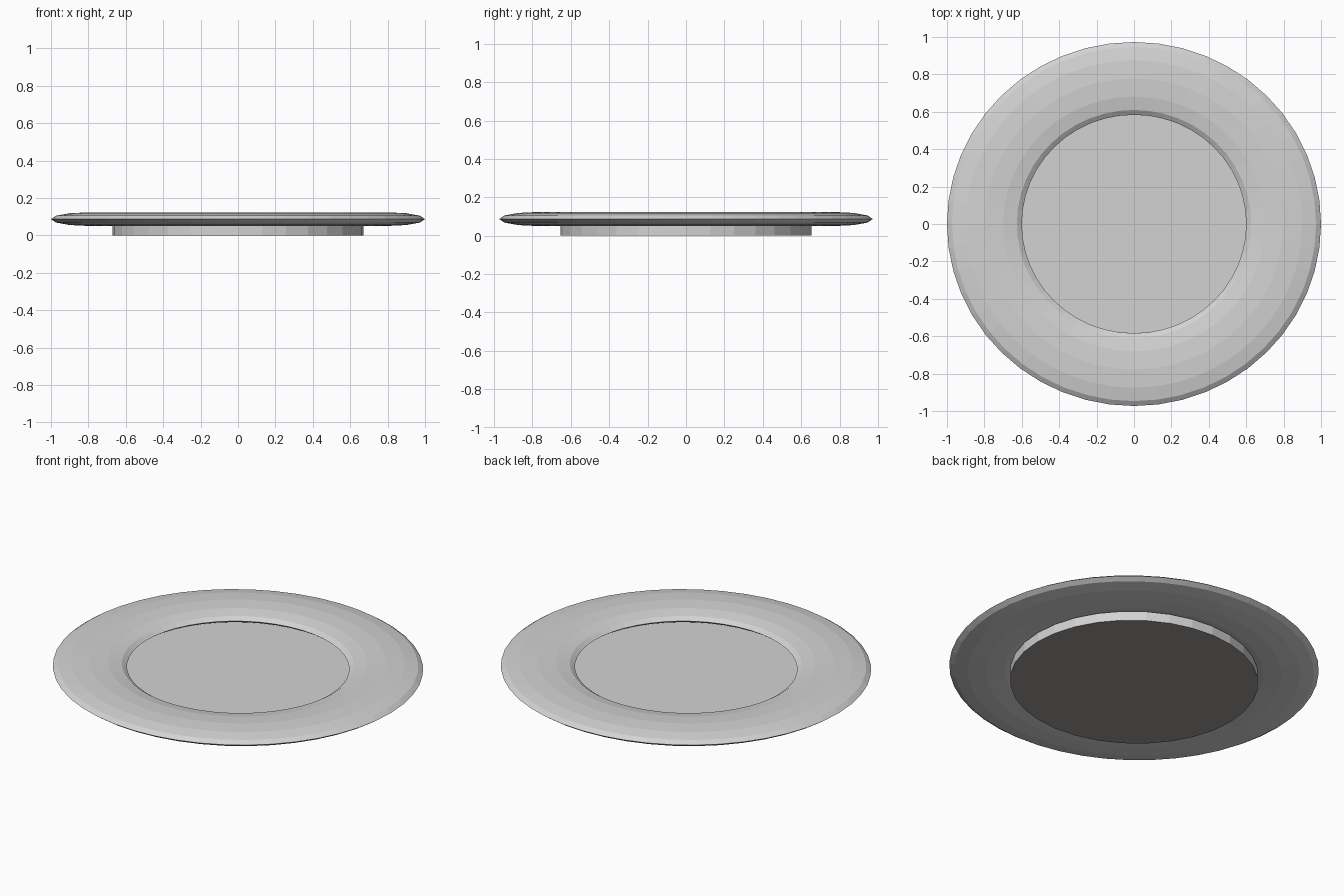
import bpy

if "Cube" in bpy.data.objects:
    bpy.data.objects.remove(bpy.data.objects["Cube"])

def material(name, col):
    m = bpy.data.materials.new(name)
    m.diffuse_color = (*col, 1)
    m.use_nodes = True
    m.node_tree.nodes["Principled BSDF"].inputs["Base Color"].default_value = m.diffuse_color
    return m

grey = material("light grey", (0.65, 0.65, 0.65))
dark = material("dark warm grey", (0.33, 0.315, 0.29))

# Rim: flattened torus, slightly oval in plan
bpy.ops.mesh.primitive_torus_add(major_radius=0.8, minor_radius=0.2,
                                 major_segments=48, minor_segments=12,
                                 location=(0, 0, 0.087))
rim = bpy.context.object
rim.name = "plate_rim"
rim.scale = (1, 0.973, 0.182)
rim.data.materials.append(grey)

# Base: shallow disc that forms the foot and the plate floor
H = 0.055
bpy.ops.mesh.primitive_cylinder_add(vertices=32, radius=0.672, depth=H,
                                    location=(0, 0, H / 2))
base = bpy.context.object
base.name = "plate_base"
base.scale = (1, 0.973, 1)
base.data.materials.append(grey)
base.data.materials.append(dark)

# Underside of the foot is the darker colour
for p in base.data.polygons:
    if p.normal.z < -0.5:
        p.material_index = 1

for ob in (rim, base):
    for p in ob.data.polygons:
        p.use_smooth = False
